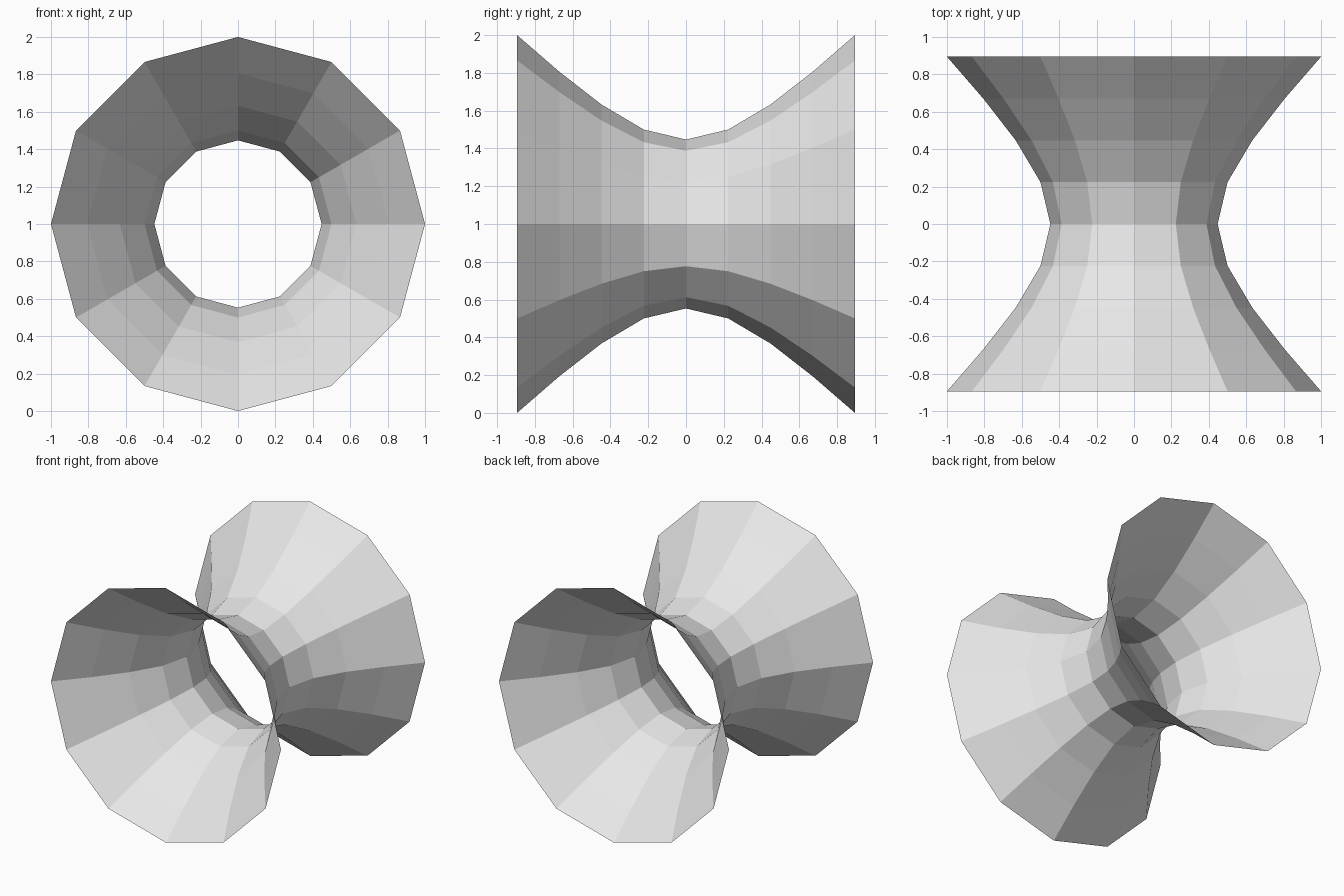
import bpy
import bmesh
from math import sin, cos, pi, hypot

cube = bpy.data.objects.get("Cube")
if cube:
    bpy.data.objects.remove(cube, do_unlink=True)

SIDES = 12        # flat sides around the axis
BANDS = 8         # bands along the axis
WAIST = 0.4472    # radius at the narrow middle
HALF = 0.8944     # half length along y

# Plain grey
grey = bpy.data.materials.new("plain grey")
grey.use_nodes = True
color = (0.8, 0.8, 0.8, 1.0)
grey.diffuse_color = color
grey.node_tree.nodes["Principled BSDF"].inputs["Base Color"].default_value = color

# Open hyperboloid shell: rings along y whose radius follows a hyperbola
bm = bmesh.new()
rings = []
for i in range(BANDS + 1):
    y = HALF * (2 * i / BANDS - 1)
    r = hypot(WAIST, y)
    angles = [2 * pi * k / SIDES for k in range(SIDES)]
    rings.append([bm.verts.new((r * cos(a), y, 1 + r * sin(a))) for a in angles])

# Bands of quads between neighbouring rings, facing outward
for a, b in zip(rings, rings[1:]):
    for k in range(SIDES):
        n = (k + 1) % SIDES
        bm.faces.new((a[k], b[k], b[n], a[n]))

mesh = bpy.data.meshes.new("hyperboloid_shell")
bm.to_mesh(mesh)
bm.free()
mesh.materials.append(grey)
shell = bpy.data.objects.new("hyperboloid_shell", mesh)
bpy.context.collection.objects.link(shell)
